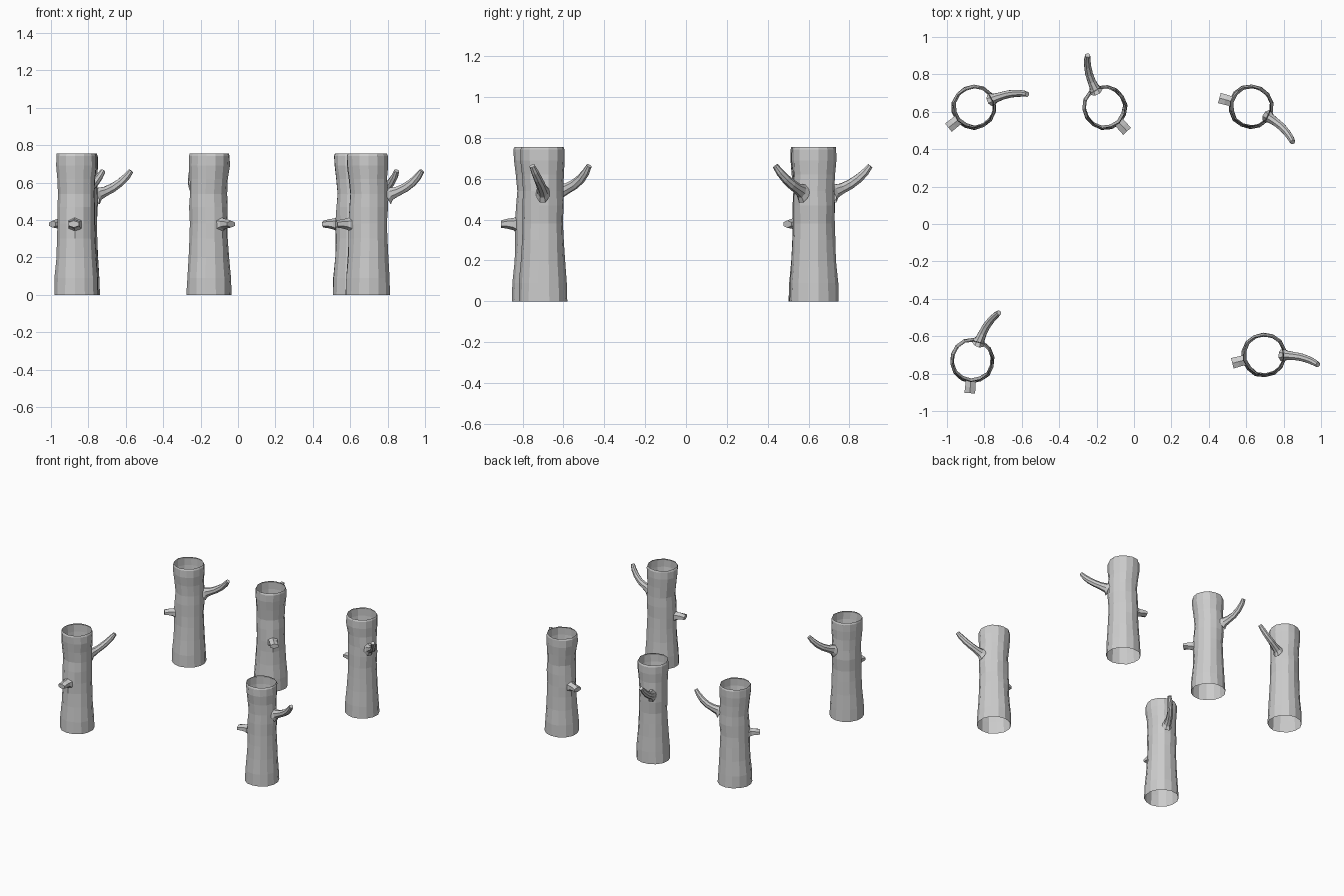
import bpy, bmesh, math, random
from mathutils import Vector

if "Cube" in bpy.data.objects:
    bpy.data.objects.remove(bpy.data.objects["Cube"])

random.seed(4)


def loft(name, rings, cap_end=False):
    """Skin a list of equal-length vertex rings into a flat-shaded mesh."""
    bm = bmesh.new()
    vs = [[bm.verts.new(p) for p in ring] for ring in rings]
    n = len(rings[0])
    for a, b in zip(vs, vs[1:]):
        for i in range(n):
            j = (i + 1) % n
            bm.faces.new((a[i], a[j], b[j], b[i]))
    if cap_end:
        bm.faces.new(vs[-1])
    bm.normal_update()
    mesh = bpy.data.meshes.new(name)
    bm.to_mesh(mesh)
    bm.free()
    return mesh


def limb_ring(center, direction, half_w, half_h, n):
    """Elliptical ring facing along a limb."""
    d = Vector(direction).normalized()
    side = Vector((0, 0, 1)).cross(d).normalized()
    up = d.cross(side)
    return [Vector(center) + side * half_w * math.cos(t) + up * half_h * math.sin(t)
            for t in (2 * math.pi * (i + 0.5) / n for i in range(n))]


STUB = math.radians(205)
BRANCH = math.radians(9)

# Hollow trunk: open tube, (height, radius, lean towards the stub)
profile = [(0, .121, .002), (.09, .118, .002), (.2, .110, .001), (.3, .105, 0),
           (.38, .102, 0), (.47, .104, -.001), (.54, .101, -.002),
           (.62, .104, .002), (.69, .111, .004), (.742, .110, .005), (.755, .105, .005)]
SIDES = 14
bark = [random.uniform(-.003, .003) for _ in range(SIDES)]
trunk_rings = []
for z, r, lean in profile:
    ring = []
    for i in range(SIDES):
        a = 2 * math.pi * i / SIDES
        rr = r + bark[i] + random.uniform(-.002, .002)
        # swell the bark under each limb
        for ang, zc in ((STUB, .37), (BRANCH, .52)):
            near = max(0, math.cos(a - ang)) ** 8
            rr += .007 * near * math.exp(-((z - zc) / .06) ** 2)
        ring.append((rr * math.cos(a) + lean * math.cos(STUB),
                     rr * math.sin(a) + lean * math.sin(STUB), z))
    trunk_rings.append(ring)
trunk = loft("trunk", trunk_rings)

# Curved branch: (distance, angle in degrees, height, half width, half height)
path = [(.097, 10, .530, .036, .054), (.118, 9.5, .540, .027, .036),
        (.155, 8.5, .553, .023, .027), (.195, 7, .572, .022, .025),
        (.235, 4.5, .600, .020, .023), (.268, 2, .633, .018, .020),
        (.290, 0, .663, .014, .014)]
pts = [Vector((d * math.cos(math.radians(a)), d * math.sin(math.radians(a)), z))
       for d, a, z, _, _ in path]
branch_rings = []
for i, (_, _, _, w, h) in enumerate(path):
    d = pts[min(i + 1, len(pts) - 1)] - pts[max(i - 1, 0)]
    branch_rings.append(limb_ring(pts[i], d, w, h, 8))
branch = loft("branch", branch_rings, True)

# Short broken stub: (distance, height, half width, half height)
out = Vector((math.cos(STUB), math.sin(STUB), 0))
stub_rings = [limb_ring(out * d + Vector((0, 0, z)), out, w, h, 6)
              for d, z, w, h in ((.100, .375, .040, .042), (.118, .378, .031, .030),
                                 (.145, .380, .032, .025), (.178, .378, .033, .018))]
stub = loft("stub", stub_rings, True)

# Five copies of the tree: (x, y, turn)
places = [(-.853, .626, 13.5), (-.158, .626, 108), (.628, .626, -40.5),
          (-.864, -.727, 60.5), (.698, -.70, -10.5)]
for n, (x, y, turn) in enumerate(places, 1):
    for mesh in (trunk, branch, stub):
        ob = bpy.data.objects.new(f"{mesh.name}_{n}", mesh)
        ob.location = (x, y, 0)
        ob.rotation_euler.z = math.radians(turn)
        bpy.context.collection.objects.link(ob)
